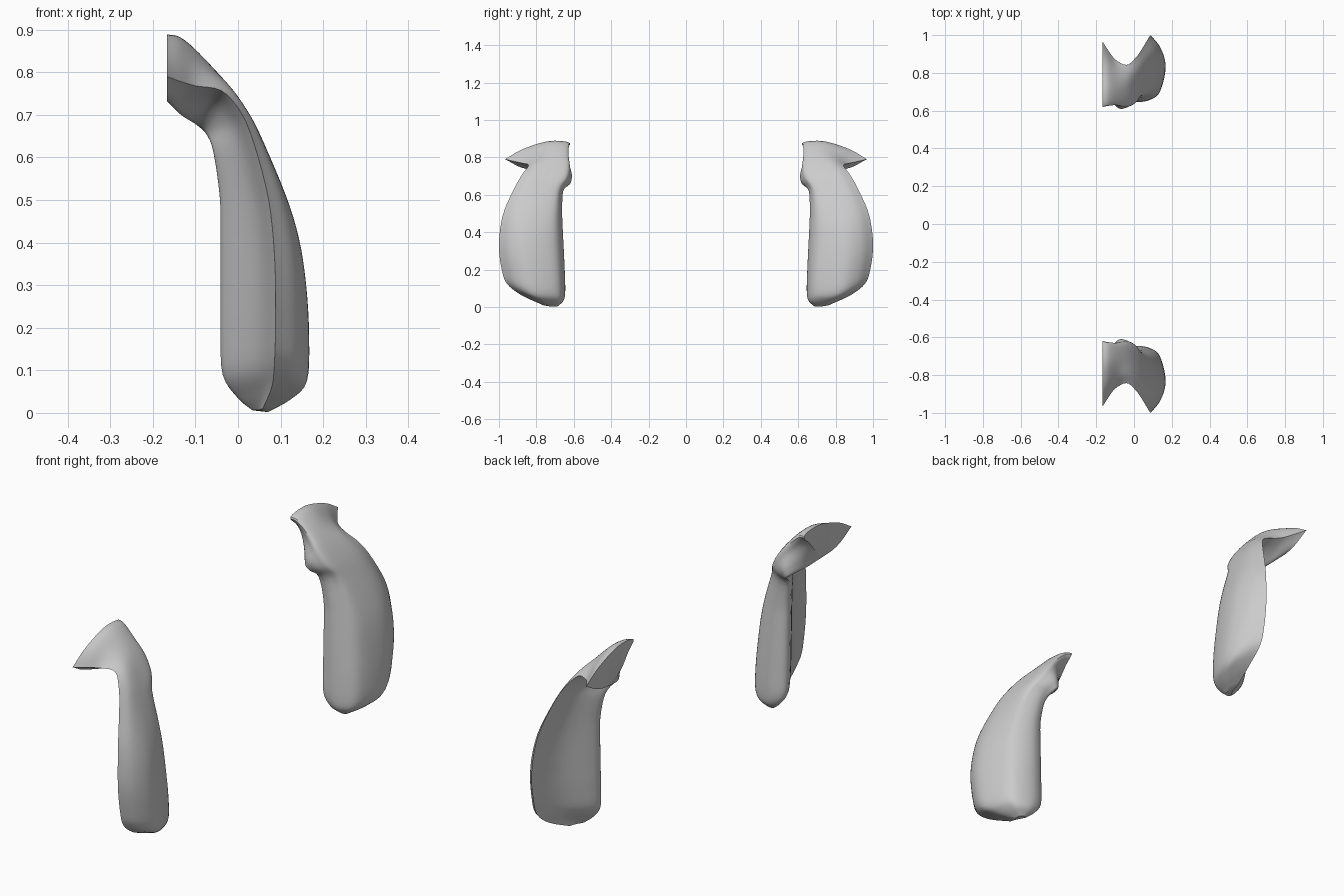
import bpy, bmesh
from mathutils import Vector

if "Cube" in bpy.data.objects:
    bpy.data.objects.remove(bpy.data.objects["Cube"])

# Stations from foot to hooked end:
# front edge (x, z), back edge (x, z), outer ridge (x, y, z), inner side y, crown, back skew
STATIONS = [
    (.070, .002, .034, .006, .058, .765, .010, .685, .45, .12),
    (.125, .033, .000, .035, .080, .880, .063, .652, .52, .14),
    (.162, .075, -.036, .090, .086, .958, .125, .640, .55, .15),
    (.167, .180, -.041, .190, .088, .985, .200, .642, .56, .15),
    (.160, .300, -.041, .310, .088, 1.00, .310, .652, .56, .13),
    (.143, .410, -.041, .420, .082, .993, .420, .660, .55, .12),
    (.112, .510, -.043, .510, .068, .970, .520, .663, .53, .12),
    (.060, .630, -.058, .615, .035, .915, .640, .657, .49, .10),
    (.022, .700, -.074, .655, .004, .875, .710, .621, .46, .06),
    (-.030, .777, -.095, .675, -.040, .842, .757, .612, .43, .12),
    (-.090, .843, -.130, .697, -.100, .872, .768, .619, .38, .30),
    (-.135, .880, -.150, .715, -.140, .925, .780, .617, .35, .42),
    (-.167, .887, -.167, .733, -.167, .967, .790, .613, .33, .50),
]
SUB_RING, SUB_LEN = 5, 4


def spline(pts, sub):
    """Smooth open curve through the points."""
    p = [2 * pts[0] - pts[1]] + pts + [2 * pts[-1] - pts[-2]]
    out = []
    for i in range(1, len(p) - 2):
        a, b, c, d = p[i - 1:i + 3]
        for k in range(sub):
            t = k / sub
            out.append(.5 * (2 * b + (c - a) * t + (2 * a - 5 * b + 4 * c - d) * t * t
                             + (3 * b - a - 3 * c + d) * t ** 3))
    return out + [pts[-1]]


def section(px, pz, qx, qz, tx, ty, tz, yi, crown, skew):
    """Crescent section: convex front, rounded inner side, hollow back, sharp ridge."""
    w = ty - yi
    r = (crown - .30) * .75          # rounding of the front inner corner
    P = Vector((px, yi + crown * w, pz))
    Q = Vector((qx, yi + skew * w, qz))
    T = Vector((tx, ty, tz))

    def across(f, y):
        v = P.lerp(Q, f)
        v.y = y
        return v

    def push(a, f, amount):
        """Point along a-T moved across the thickness."""
        v = a.lerp(T, f)
        return v + Vector((px - qx, 0, pz - qz)) * amount
    back = max(0, skew - .12)
    shoulder = push(P, .58, .10)
    hollow = push(Q, .5, .12 - .6 * back)
    pts = [T, shoulder, P, across(.06 + .4 * r, yi + r * w),
           across(.38, yi + (.25 * r + .35 * back) * w),
           across(.76, yi + .75 * back * w), Q, hollow, T]
    return spline(pts, SUB_RING)[:-1]


# Loft the pad through its sections
rings = [section(*s) for s in STATIONS]
rails = [spline([r[i] for r in rings], SUB_LEN) for i in range(len(rings[0]))]
bm = bmesh.new()
grid = [[bm.verts.new((max(v.x, -.167), v.y, max(v.z, 0))) for v in rail] for rail in rails]
n, m = len(grid), len(grid[0])
for i in range(n):
    for j in range(m - 1):
        bm.faces.new((grid[i][j], grid[(i + 1) % n][j], grid[(i + 1) % n][j + 1], grid[i][j + 1]))
# Foot cap and flat hook end
for j in (0, m - 1):
    bm.faces.new([g[j] for g in grid])
bmesh.ops.triangulate(bm, faces=[f for f in bm.faces if len(f.verts) > 4])
bmesh.ops.recalc_face_normals(bm, faces=bm.faces[:])

mesh = bpy.data.meshes.new("side_pads")
bm.to_mesh(mesh)
bm.free()
pads = bpy.data.objects.new("side_pads", mesh)
bpy.context.collection.objects.link(pads)
bpy.context.view_layer.objects.active = pads
pads.select_set(True)
bpy.ops.object.shade_smooth_by_angle(angle=.6)

# Matching pad on the other side
mirror = pads.modifiers.new("mirror", 'MIRROR')
mirror.use_axis = (False, True, False)
mirror.use_mirror_merge = False
